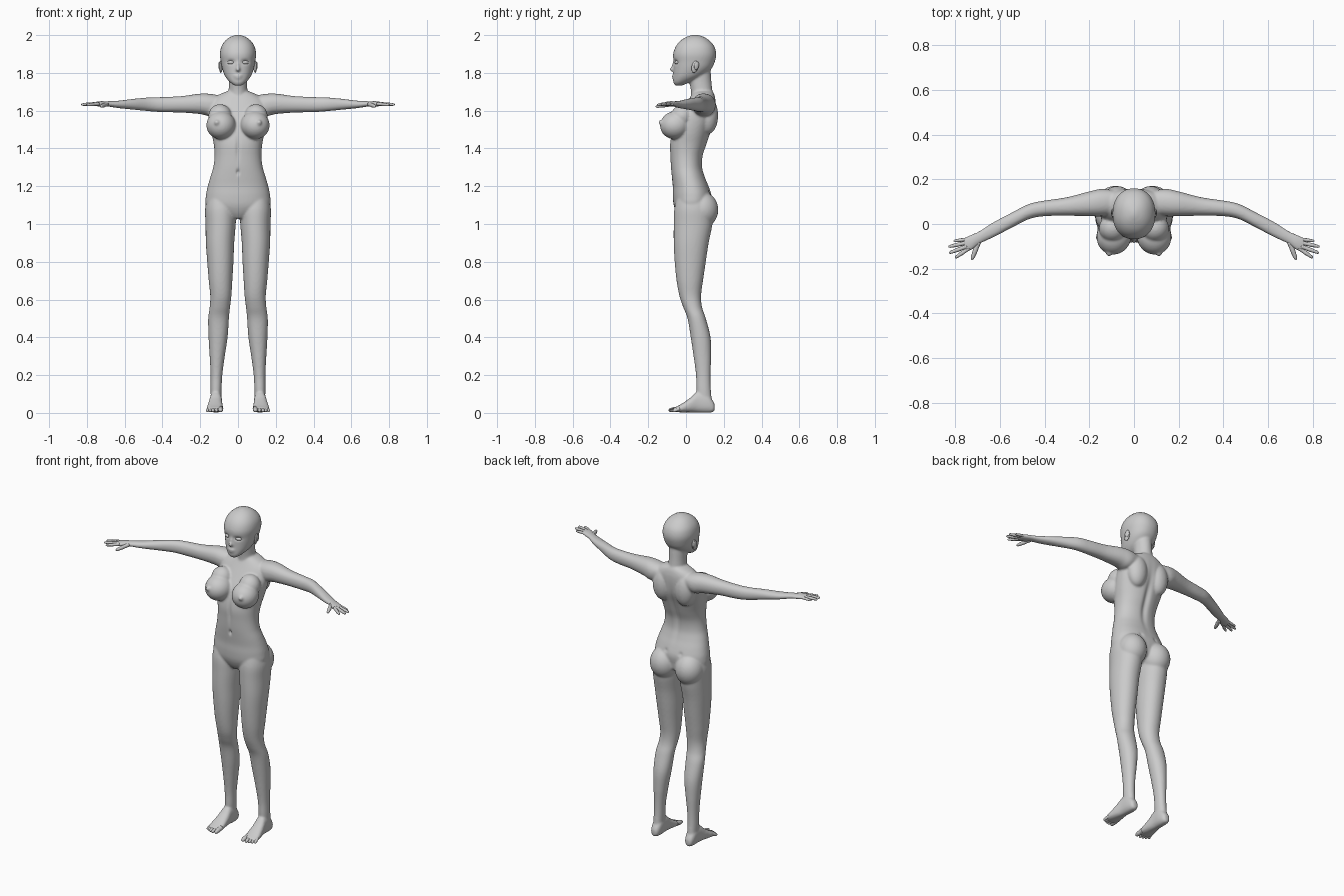
import bpy, bmesh, math
from mathutils import Vector, Matrix


def catmull(a, b, c, d, t):
    return [0.5 * (2*q + (r-p)*t + (2*p-5*q+4*r-s)*t*t + (3*q-p-3*r+s)*t**3)
            for p, q, r, s in zip(a, b, c, d)]


def loft(bm, axis, secs, n=32, power=2.2, steps=5, matrix=None):
    """Smooth skin through sections (position, a0, a1, b0, b1) along an axis."""
    path, last = [], len(secs) - 1
    for i in range(last):
        ctrl = [secs[max(0, min(last, i + k))] for k in (-1, 0, 1, 2)]
        path += [catmull(*ctrl, j / steps) for j in range(steps)]
    path.append(secs[-1])
    rings = []
    for p, a0, a1, b0, b1 in path:
        ring = []
        for k in range(n):
            ang = 2 * math.pi * k / n
            c, s = math.cos(ang), math.sin(ang)
            a = (a0+a1)/2 + (a1-a0)/2 * math.copysign(abs(c) ** (2/power), c)
            b = (b0+b1)/2 + (b1-b0)/2 * math.copysign(abs(s) ** (2/power), s)
            co = Vector({'X': (p, a, b), 'Y': (a, p, b), 'Z': (a, b, p)}[axis])
            ring.append(bm.verts.new(matrix @ co if matrix else co))
        rings.append(ring)
    faces = [bm.faces.new((r0[k], r0[(k+1) % n], r1[(k+1) % n], r1[k]))
             for r0, r1 in zip(rings, rings[1:]) for k in range(n)]
    faces += [bm.faces.new(rings[0]), bm.faces.new(rings[-1])]
    bmesh.ops.recalc_face_normals(bm, faces=faces)


def blob(bm, loc, size, rot=(0, 0, 0)):
    """Ellipsoid."""
    m = Matrix.Translation(loc)
    for ang, ax in zip(rot, 'XYZ'):
        m = m @ Matrix.Rotation(math.radians(ang), 4, ax)
    m = m @ Matrix.Diagonal((*size, 1))
    bmesh.ops.create_uvsphere(bm, u_segments=32, v_segments=20, radius=1, matrix=m)


def digit(bm, a, b, r):
    """Tapered rounded finger from a to b."""
    a, b = Vector(a), Vector(b)
    d = b - a
    m = Matrix.Translation(a) @ d.to_track_quat('X', 'Z').to_matrix().to_4x4()
    prof = [(0, 1.1), (.35, 1), (.5, 1.05), (.8, .85), (.94, .65), (1, .15)]
    loft(bm, 'X', [(t*d.length, -r*w, r*w, -r*w, r*w) for t, w in prof],
         n=12, power=2, steps=3, matrix=m)


def mirror(bm):
    geo = bmesh.ops.duplicate(bm, geom=bm.verts[:] + bm.edges[:] + bm.faces[:])['geom']
    for v in geo:
        if isinstance(v, bmesh.types.BMVert):
            v.co.x *= -1
    bmesh.ops.reverse_faces(bm, faces=[f for f in geo if isinstance(f, bmesh.types.BMFace)])


def finish(bm, name):
    me = bpy.data.meshes.new(name)
    bm.to_mesh(me)
    bm.free()
    me.polygons.foreach_set('use_smooth', [True] * len(me.polygons))
    ob = bpy.data.objects.new(name, me)
    bpy.context.collection.objects.link(ob)
    return ob


def centred(rows):
    return [(z, -w, w, y0, y1) for z, w, y0, y1 in rows]


body = bmesh.new()
# leg
loft(body, 'Z', [
    (1.15, .03, .16, -.045, .11), (1.08, .010, .174, -.062, .14), (1.0, .012, .172, -.065, .14),
    (.9, .02, .17, -.065, .12), (.8, .024, .163, -.06, .105), (.7, .03, .155, -.05, .09),
    (.62, .035, .147, -.035, .08), (.56, .042, .15, -.015, .085), (.5, .048, .158, .008, .105),
    (.4, .055, .156, .025, .13), (.3, .07, .15, .04, .133), (.2, .083, .145, .053, .13),
    (.12, .087, .145, .055, .132), (.04, .09, .143, .06, .14)], power=2.1)
# foot
loft(body, 'Y', [
    (-.066, .083, .160, .006, .026), (-.03, .078, .166, .003, .044), (.02, .082, .158, .003, .078),
    (.06, .085, .15, .002, .112), (.11, .085, .147, 0, .105), (.142, .093, .14, .004, .065),
    (.152, .105, .128, .015, .045)], power=2.4)
# arm and palm
loft(body, 'X', [
    (.07, .05, .145, 1.61, 1.675), (.14, .035, .157, 1.572, 1.688), (.2, .035, .146, 1.582, 1.69),
    (.3, .037, .12, 1.59, 1.677), (.4, .035, .105, 1.592, 1.672), (.47, .022, .09, 1.597, 1.67),
    (.55, -.018, .05, 1.605, 1.663), (.63, -.06, .008, 1.613, 1.653),
    (.69, -.088, -.03, 1.622, 1.65), (.73, -.118, -.048, 1.622, 1.65),
    (.762, -.118, -.062, 1.625, 1.645)])
# breast, buttock, shoulder blade
blob(body, (.09, -.056, 1.523), (.077, .082, .074), (10, 0, 18))
blob(body, (.095, -.02, 1.57), (.062, .06, .065), (-25, 0, 0))
blob(body, (.112, -.133, 1.537), (.014, .012, .014))
blob(body, (.086, .085, 1.075), (.083, .086, .095))
blob(body, (.075, .115, 1.575), (.062, .055, .10))
mirror(body)
# torso
loft(body, 'Z', centred([
    (1.03, .04, -.03, .07), (1.06, .12, -.05, .12), (1.10, .168, -.065, .13),
    (1.15, .17, -.07, .135), (1.20, .16, -.07, .12), (1.25, .146, -.075, .10),
    (1.30, .131, -.08, .087), (1.36, .124, -.083, .09), (1.42, .128, -.085, .11),
    (1.48, .14, -.075, .13), (1.54, .15, -.055, .15), (1.60, .155, -.02, .157),
    (1.65, .145, .01, .157), (1.685, .10, .03, .15), (1.705, .05, .04, .14)]), n=48)
# neck
loft(body, 'Z', centred([(1.62, .055, .025, .145), (1.70, .05, .026, .14),
                         (1.75, .048, .02, .135), (1.82, .05, .02, .13)]), power=2)
# head
loft(body, 'Z', centred([
    (1.733, .018, -.058, -.02), (1.75, .042, -.067, .02), (1.78, .067, -.067, .085),
    (1.82, .083, -.066, .133), (1.86, .091, -.066, .153), (1.90, .096, -.068, .16),
    (1.94, .088, -.054, .15), (1.97, .068, -.03, .125), (1.99, .042, .002, .095),
    (2.002, .008, .036, .06)]), n=48)
# nose and lips
blob(body, (0, -.071, 1.819), (.012, .016, .013))
blob(body, (0, -.064, 1.838), (.008, .012, .032), (-14, 0, 0))
blob(body, (0, -.066, 1.785), (.023, .009, .006))
blob(body, (0, -.065, 1.773), (.019, .009, .006))
body = finish(body, 'body')

# fuse all body parts into one smooth skin
rm = body.modifiers.new('fuse', 'REMESH')
rm.mode, rm.voxel_size, rm.use_smooth_shade = 'VOXEL', .006, True
sm = body.modifiers.new('soften', 'SMOOTH')
sm.factor, sm.iterations = .5, 6
bpy.context.view_layer.objects.active = body
body.select_set(True)
bpy.ops.object.convert(target='MESH')

# dents: eye socket, navel, belly line, spine groove (x, z, x size, z size, facing, depth)
dents = [(.038, 1.858, .018, .011, -1, .011), (0, 1.275, .007, .014, -1, .012),
         (0, 1.40, .010, .06, -1, .007), (0, 1.42, .018, .13, 1, .012),
         (.05, 1.17, .012, .012, 1, .005)]
for v in body.data.vertices:
    x, y, z = v.co
    for dx, dz, sx, sz, side, depth in dents:
        if (y - .02) * side > 0:
            v.co.y -= side * depth * math.exp(-((abs(x)-dx)/sx)**2 - ((z-dz)/sz)**2)

# closed eyelids
bm = bmesh.new()
blob(bm, (.038, -.048, 1.855), (.019, .012, .010), (0, 0, 15))
mirror(bm)
finish(bm, 'eyelids')

# ears
bm = bmesh.new()
blob(bm, (.091, .047, 1.832), (.008, .018, .032), (-12, 0, 15))
blob(bm, (.097, .056, 1.838), (.006, .013, .022), (-12, 0, 20))
mirror(bm)
finish(bm, 'ears')

# fingers
bm = bmesh.new()
for a, b, r in [((.738, -.108, 1.636), (.802, -.152, 1.630), .0085),
                ((.748, -.100, 1.637), (.829, -.130, 1.632), .0088),
                ((.750, -.084, 1.637), (.832, -.102, 1.632), .0085),
                ((.745, -.068, 1.636), (.808, -.076, 1.630), .0075),
                ((.695, -.078, 1.634), (.727, -.160, 1.622), .0105)]:
    digit(bm, a, b, r)
mirror(bm)
finish(bm, 'fingers')

# toes
bm = bmesh.new()
for i, (x, tip, r) in enumerate([(.092, -.092, .013), (.113, -.091, .010), (.129, -.086, .0095),
                                 (.143, -.079, .009), (.156, -.070, .0085)]):
    digit(bm, (x, -.035, .022), (x + .002 * i, tip, r), r)
mirror(bm)
finish(bm, 'toes')
